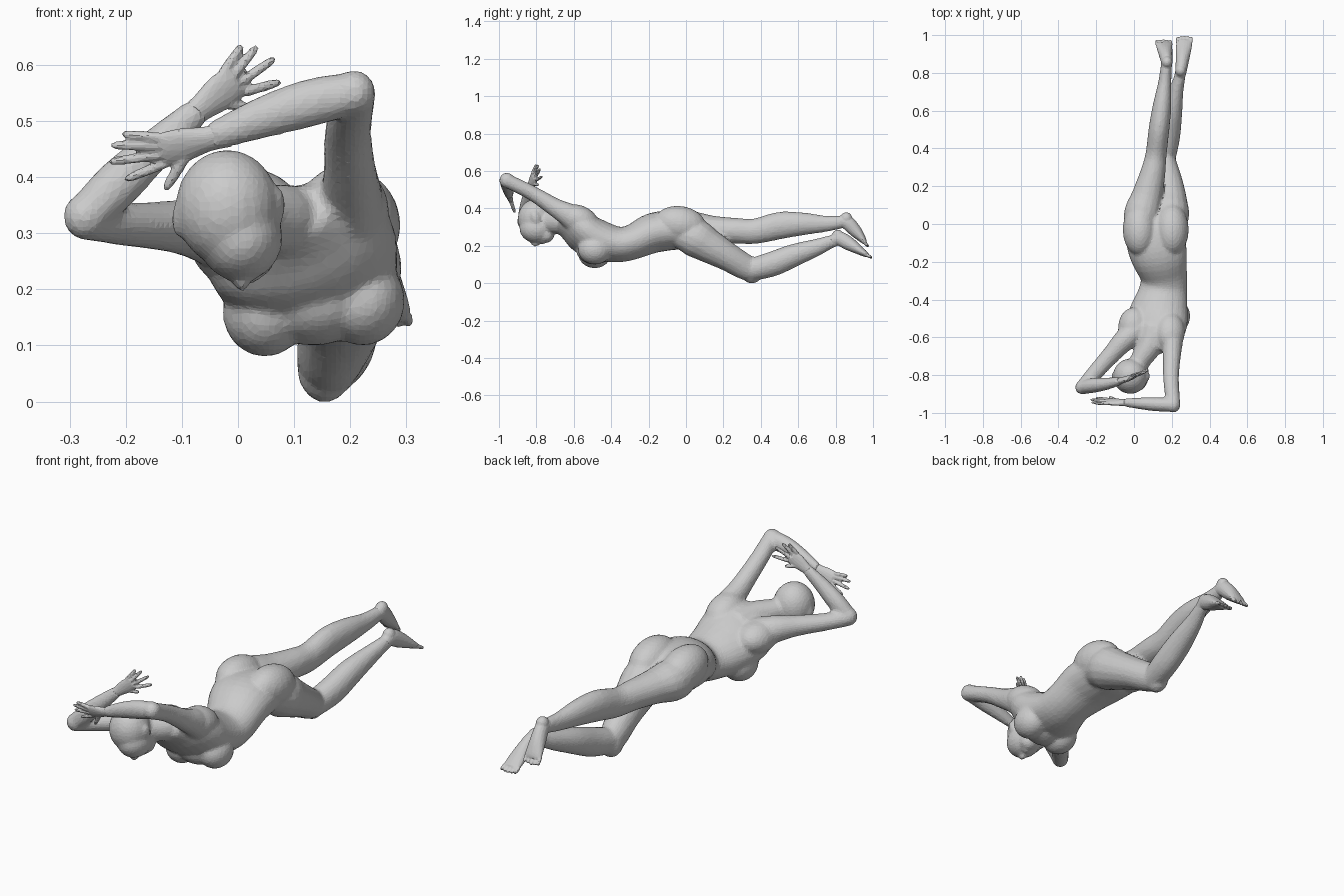
import bpy, bmesh, math
from mathutils import Vector, Matrix


def catmull(p, sub):
    # smooth interpolation through stations
    out = []
    for i in range(len(p) - 1):
        a, b, c, d = p[max(i - 1, 0)], p[i], p[i + 1], p[min(i + 2, len(p) - 1)]
        for k in range(sub):
            t = k / sub
            out.append([0.5 * (2 * B + (C - A) * t + (2 * A - 5 * B + 4 * C - D) * t * t
                               + (3 * B - A - 3 * C + D) * t ** 3)
                        for A, B, C, D in zip(a, b, c, d)])
    return out + [list(p[-1])]


def loft(bm, stations, side=(1, 0, 0), n=16, sub=4):
    # elliptical tube: x, y, z, half width, half depth, roll in degrees
    st = catmull([tuple(s) + (0,) * (6 - len(s)) for s in stations], sub)
    pts = [Vector(s[:3]) for s in st]
    rings = []
    for i, s in enumerate(st):
        t = (pts[min(i + 1, len(pts) - 1)] - pts[max(i - 1, 0)]).normalized()
        u = Matrix.Rotation(math.radians(s[5]), 3, t) @ Vector(side)
        u = (u - t * u.dot(t)).normalized()
        w = t.cross(u)
        rings.append([bm.verts.new(pts[i] + u * s[3] * math.cos(a) + w * s[4] * math.sin(a))
                      for a in (2 * math.pi * k / n for k in range(n))])
    for r, q in zip(rings, rings[1:]):
        for k in range(n):
            bm.faces.new((r[k], r[(k + 1) % n], q[(k + 1) % n], q[k]))
    bm.faces.new(rings[0][::-1])
    bm.faces.new(rings[-1])


def ball(bm, c, r, tilt=0):
    m = Matrix.Translation(c) @ Matrix.Rotation(math.radians(tilt), 4, 'X') @ Matrix.Diagonal((*r, 1))
    bmesh.ops.create_uvsphere(bm, u_segments=20, v_segments=14, radius=1, matrix=m)


def finish(bm, name, voxel, smooth, ratio):
    # fuse the overlapping volumes into one faceted skin
    bmesh.ops.recalc_face_normals(bm, faces=bm.faces)
    me = bpy.data.meshes.new(name)
    bm.to_mesh(me)
    bm.free()
    ob = bpy.data.objects.new(name, me)
    bpy.context.collection.objects.link(ob)
    m = ob.modifiers.new("fuse", 'REMESH')
    m.mode, m.voxel_size = 'VOXEL', voxel
    m = ob.modifiers.new("soften", 'SMOOTH')
    m.factor, m.iterations = 0.5, smooth
    m = ob.modifiers.new("facets", 'DECIMATE')
    m.ratio = ratio


def digit(bm, a, b, r):
    a, b = Vector(a), Vector(b)
    d = b - a
    side = (0, 0, 1) if abs(d.normalized().z) < 0.8 else (1, 0, 0)
    loft(bm, [(*a, r, r), (*(a + d * 0.55), r * 0.95, r * 0.95),
              (*(a + d * 0.9), r * 0.75, r * 0.75), (*b, r * 0.35, r * 0.35)], side, 8, 2)


def hand(name, wrist, knuckles, tips, thumb):
    bm = bmesh.new()
    w, ks = Vector(wrist), [Vector(k) for k in knuckles]
    mid = sum(ks, Vector()) / 4
    side = ks[0] - ks[3]
    back = w + (w - mid) * 0.5
    loft(bm, [(*back, .025, .02), (*w, .024, .017), (*w.lerp(mid, .55), .033, .015),
              (*mid, .033, .012)], side)
    for k, t in zip(ks, tips):
        digit(bm, k, t, 0.0095)
    digit(bm, w.lerp(mid, .3), thumb, 0.011)
    finish(bm, name, 0.0045, 1, 0.25)


def foot(name, stations, heel, toe_dir):
    bm = bmesh.new()
    loft(bm, stations)
    ball(bm, heel, (.029, .032, .034))
    x, y, z = stations[-1][:3]
    for i in range(5):
        p = Vector((x + (i - 2) * 0.018, y, z)) - Vector(toe_dir) * 0.4
        digit(bm, p, p + Vector(toe_dir) * (1.7 - 0.12 * abs(i - 2)), 0.0095)
    finish(bm, name, 0.0045, 2, 0.25)


# torso, rolled so the right shoulder sits higher
body = bmesh.new()
loft(body, [(.115, .09, .265, .08, .04), (.115, 0, .275, .15, .09), (.117, -.09, .28, .158, .105),
            (.135, -.18, .267, .148, .107), (.158, -.28, .222, .124, .094, 3),
            (.153, -.36, .207, .13, .095, 6), (.133, -.46, .227, .156, .107, 10),
            (.115, -.54, .263, .17, .103, 15), (.095, -.605, .3, .155, .083, 20),
            (.08, -.67, .325, .085, .053, 20)], n=24)
# buttocks
for x in (.03, .2):
    ball(body, (x, -.03, .315), (.09, .14, .097), -10)
# chest and sternum
for x, z in ((.048, .16), (.222, .18)):
    ball(body, (x, -.488, z), (.076, .09, .08))
ball(body, (.135, -.49, .185), (.11, .1, .085))
# shoulder muscles joining the raised arms to the back
ball(body, (0, -.55, .28), (.085, .11, .075))
ball(body, (.19, -.57, .34), (.08, .11, .075), -25)

# neck and head, face down
loft(body, [(.11, -.56, .3, .085, .08), (.08, -.65, .322, .066, .066), (.035, -.72, .325, .056, .06),
            (0, -.79, .33, .05, .055)])
ball(body, (-.019, -.806, .345), (.093, .094, .104))
ball(body, (.004, -.798, .292), (.076, .093, .078))
ball(body, (.022, -.745, .262), (.046, .042, .046))
ball(body, (.006, -.8, .218), (.015, .03, .022), 20)
ball(body, (.016, -.765, .224), (.026, .016, .016))
for x, z in ((.071, .35), (-.105, .325)):
    ball(body, (x, -.805, z), (.014, .022, .034), 20)

# upper arms and forearms
Z = (0, 0, 1)
loft(body, [(.03, -.55, .28, .075, .07), (-.05, -.615, .305, .062, .06), (-.115, -.685, .312, .047, .049),
            (-.2, -.78, .316, .039, .043), (-.272, -.862, .325, .037, .037)], Z)
ball(body, (-.272, -.865, .33), (.04, .038, .042))
loft(body, [(-.272, -.865, .33, .037, .036), (-.215, -.855, .387, .043, .039),
            (-.14, -.845, .457, .035, .032), (-.07, -.83, .52, .026, .021)], Z)
loft(body, [(.18, -.54, .3, .08, .085), (.2, -.62, .36, .065, .06), (.2, -.7, .405, .05, .048),
            (.196, -.82, .48, .04, .042), (.208, -.955, .547, .038, .038)], Z)
ball(body, (.207, -.958, .55), (.039, .041, .041))
loft(body, [(.209, -.957, .55, .038, .037), (.13, -.955, .533, .043, .038),
            (.04, -.95, .505, .037, .032), (-.05, -.945, .47, .025, .022)], Z)

# legs: left straight and high, right dropped at the knee
loft(body, [(.05, -.11, .28, .05, .05), (.04, .03, .285, .096, .095), (.07, .15, .283, .082, .077),
            (.1, .27, .28, .067, .069), (.117, .37, .278, .056, .068), (.132, .5, .308, .055, .073),
            (.148, .62, .317, .05, .062), (.163, .75, .318, .035, .043), (.172, .85, .33, .029, .033)])
loft(body, [(.185, -.11, .28, .05, .05), (.193, .03, .25, .097, .102), (.192, .12, .2, .09, .092),
            (.183, .22, .143, .076, .077), (.167, .31, .09, .063, .07), (.16, .36, .072, .056, .064)])
ball(body, (.155, .352, .06), (.05, .057, .062))
loft(body, [(.165, .35, .072, .056, .06), (.185, .46, .102, .059, .067), (.2, .58, .15, .055, .061),
            (.222, .7, .192, .04, .046), (.24, .77, .22, .031, .036), (.248, .82, .235, .028, .031)])
finish(body, "body", 0.0085, 7, 0.27)

# hands with spread fingers
hand("left_hand", (-.07, -.83, .52),
     [(-.025, -.82, .588), (-.01, -.815, .58), (.003, -.805, .568), (.012, -.8, .552)],
     [(.007, -.8, .635), (.034, -.79, .633), (.066, -.78, .612), (.076, -.77, .57)],
     (.02, -.79, .525))
hand("right_hand", (-.055, -.945, .468),
     [(-.135, -.95, .47), (-.14, -.945, .456), (-.138, -.938, .44), (-.13, -.93, .425)],
     [(-.207, -.95, .477), (-.227, -.945, .457), (-.23, -.93, .427), (-.202, -.92, .395)],
     (-.13, -.915, .377))

# pointed feet with toes
foot("left_foot", [(.17, .82, .33, .028, .03), (.173, .86, .325, .031, .038), (.166, .905, .28, .037, .034),
                   (.16, .942, .237, .043, .021), (.158, .955, .218, .043, .013)],
     (.175, .857, .345), (-.002, .016, -.018))
foot("right_foot", [(.243, .78, .225, .028, .03), (.25, .82, .238, .031, .038), (.257, .875, .209, .036, .036),
                    (.264, .937, .17, .042, .022), (.266, .97, .149, .041, .013)],
     (.247, .812, .252), (.002, .02, -.011))
